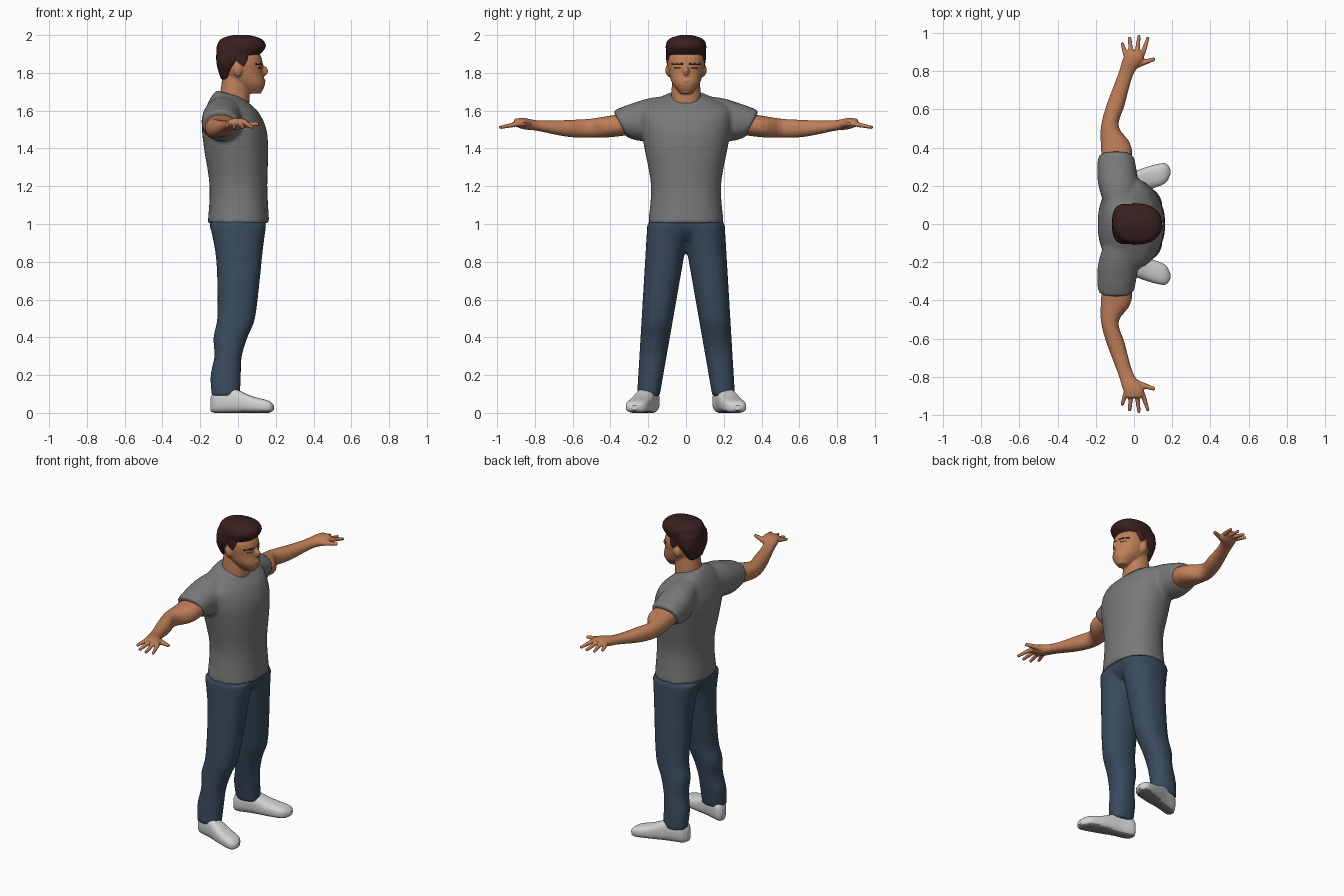
import bpy, bmesh, math
from mathutils import Matrix, Vector

default_cube = bpy.data.objects.get("Cube")
if default_cube:
    bpy.data.objects.remove(default_cube, do_unlink=True)


def material(name, red, green, blue):
    made = bpy.data.materials.new(name)
    made.use_nodes = True
    made.diffuse_color = (red, green, blue, 1)
    shader = next(n for n in made.node_tree.nodes if n.type == 'BSDF_PRINCIPLED')
    shader.inputs["Base Color"].default_value = (red, green, blue, 1)
    shader.inputs["Roughness"].default_value = 0.8
    return made


skin = material("skin", .52, .21, .1)
brown = material("dark brown hair", .042, .014, .014)
cotton = material("grey cotton", .19, .19, .19)
denim = material("blue denim", .04, .07, .11)
white = material("white shoe", .65, .65, .64)
rubber = material("grey sole", .22, .22, .22)
dark = material("dark eye", .03, .02, .02)


def smooth_keys(keys, steps=4):
    """Catmull-Rom interpolation between the key sections."""
    result = []
    last = len(keys) - 1
    for i in range(last):
        before, start, end, after = (Vector(keys[max(0, min(last, i + k))])
                                     for k in (-1, 0, 1, 2))
        leave, arrive = (end - before) / 2, (after - start) / 2
        for step in range(steps):
            t = step / steps
            blend = t * t * (3 - 2 * t)
            result.append(start.lerp(end, blend) + leave * t * (1 - t) ** 2
                          - arrive * t * t * (1 - t))
    return result + [Vector(keys[last])]


def loft(bm, axis, keys, power=2.2, side=1, warp=None, segments=32):
    """Skin oval sections (position, a_min, a_max, b_min, b_max) or (position, a_min, a_max, half)."""
    keys = [key if len(key) == 5 else (*key[:3], -key[3], key[3]) for key in keys]
    rings = []
    for t, a_min, a_max, b_min, b_max in smooth_keys(keys):
        ring = []
        for i in range(segments):
            angle = math.tau * i / segments
            c, s = math.cos(angle), math.sin(angle)
            c = math.copysign(abs(c) ** (2 / power), c)
            s = math.copysign(abs(s) ** (2 / power), s)
            a = (a_min + a_max + (a_max - a_min) * c) / 2
            b = (b_min + b_max + (b_max - b_min) * s) / 2
            x, y, z = {'x': (t, a, b), 'y': (a, t, b), 'z': (a, b, t)}[axis]
            if warp:
                x, y, z = warp(x, y, z)
            ring.append(bm.verts.new((x, y * side, z)))
        rings.append(ring)
    for ring, following in zip(rings, rings[1:]):
        for i in range(segments):
            bm.faces.new((ring[i - 1], ring[i], following[i], following[i - 1]))
    bm.faces.new(rings[0])
    bm.faces.new(rings[-1])


def blob(bm, centre, size):
    place = Matrix.Translation(centre) @ Matrix.Diagonal((*size, 1))
    bmesh.ops.create_uvsphere(bm, u_segments=16, v_segments=10, radius=1, matrix=place)


def rod(bm, start, end, thick, thin):
    start, end = Vector(start), Vector(end)
    along = end - start
    turn = along.to_track_quat('Z', 'Y').to_matrix().to_4x4()
    bmesh.ops.create_cone(bm, cap_ends=True, segments=12, radius1=thick, radius2=thin,
                          depth=along.length,
                          matrix=Matrix.Translation((start + end) / 2) @ turn)


def finish(name, bm, *materials, voxel=0, relax=2):
    """Make the object, fusing its pieces when a voxel size is given."""
    bmesh.ops.recalc_face_normals(bm, faces=bm.faces[:])
    mesh = bpy.data.meshes.new(name)
    bm.to_mesh(mesh)
    bm.free()
    for used in materials:
        mesh.materials.append(used)
    for polygon in mesh.polygons:
        polygon.use_smooth = len(polygon.vertices) == 4
    made = bpy.data.objects.new(name, mesh)
    bpy.context.scene.collection.objects.link(made)
    if voxel:
        fuse = made.modifiers.new("fuse", 'REMESH')
        fuse.mode = 'VOXEL'
        fuse.voxel_size = voxel
        fuse.use_smooth_shade = True
        made.modifiers.new("relax", 'SMOOTH').iterations = relax


sides = {"left": 1, "right": -1}


# Shirt: torso with a collar dipping in front, and slanted short sleeves
def dip_collar(x, y, z):
    return x, y, z - max(0, z - 1.6) * 3 * (x + .05)


def slant_cuff(x, y, z):
    amount = max(0, min(1, (y - .25) * 10))
    return x, y + amount * (z - 1.53) / 2, z


shirt = bmesh.new()
loft(shirt, 'z', [(1.005, -.16, .165, .2), (1.2, -.15, .155, .185), (1.4, -.18, .16, .22),
                  (1.52, -.19, .145, .24), (1.62, -.165, .09, .23), (1.69, -.115, .03, .09)],
     warp=dip_collar, segments=48)
for side in sides.values():
    loft(shirt, 'y', [(.08, -.15, 0, 1.5, 1.68), (.22, -.19, .02, 1.44, 1.66),
                      (.35, -.19, 0, 1.46, 1.6)], side=side, warp=slant_cuff)
finish("shirt", shirt, cotton, voxel=.012, relax=3)

# Jeans: hips and two legs that spread evenly towards the floor
jeans = bmesh.new()
loft(jeans, 'z', [(.92, -.1, .1, .1), (.97, -.145, .14, .19), (1.03, -.15, .15, .19)])
leg = [(.09, -.14, .01), (.2, -.145, .015), (.3, -.125, .02), (.4, -.13, .05),
       (.5, -.11, .09), (.7, -.11, .115), (.85, -.12, .13), (1, -.15, .15)]
for side in sides.values():
    loft(jeans, 'z', [(z, back, front, .155 - .175 * z, .265 - .06 * z)
                      for z, back, front in leg], side=side)
finish("jeans", jeans, denim, voxel=.012, relax=3)


# Shoes: toes turned out, with a grey underside
def turn_out(x, y, z):
    return x, y + .22 + .28 * x, z


profile = [(-.145, .02, .08), (-.12, .047, .125), (-.04, .05, .135),
           (.07, .06, .09), (.16, .054, .065), (.19, .015, .04)]
for label, side in sides.items():
    shoe = bmesh.new()
    loft(shoe, 'x', [(x, -half, half, max(0, .03 - half), top) for x, half, top in profile],
         power=2.7, side=side, warp=turn_out)
    bmesh.ops.recalc_face_normals(shoe, faces=shoe.faces[:])
    for face in shoe.faces:
        face.material_index = int(face.normal.z < -.75)
    finish(label + "_shoe", shoe, white, rubber)


# Arms: slightly sagging at the elbow, with fanned fingers and a thumb
def sag(x, y, z):
    return x, y, z + 1.53 - .025 * math.sin(math.pi * (y - .3) / .55)


for label, side in sides.items():
    arm = bmesh.new()
    loft(arm, 'y', [(.2, -.16, -.02, .06), (.4, -.173, -.012, .057), (.51, -.173, -.08, .05),
                    (.62, -.145, -.05, .045), (.78, -.085, -.005, .028),
                    (.86, -.06, .05, .03), (.91, -.04, .045, .018)], side=side, warp=sag)
    for i in range(4):
        base = Vector((.045 - .03 * i, side * .89, 1.53))
        reach = .1 - .01 * (i - 1) ** 2
        fan = Vector((.33 - .21 * i, side, -.2))
        rod(arm, base, base + fan * reach, .014, .009)
    rod(arm, (0, side * .83, 1.525), (.11, side * .865, 1.53), .02, .01)
    finish(label + "_arm", arm, skin, voxel=.006)

# Head: skull and jaw, neck, nose, lips and ears
head = bmesh.new()
loft(head, 'z', [(1.58, -.1, .03, .07), (1.64, -.1, .06, .08), (1.8, -.08, .05, .07)])
loft(head, 'z', [(1.69, .05, .12, .03), (1.74, -.03, .143, .07), (1.8, -.09, .132, .09),
                 (1.88, -.105, .125, .097), (1.97, -.06, .07, .06)])
blob(head, (.125, 0, 1.81), (.035, .018, .03))
blob(head, (.13, 0, 1.757), (.017, .028, .01))
for side in sides.values():
    blob(head, (0, side * .09, 1.815), (.024, .02, .036))
finish("head", head, skin, voxel=.006)

# Hair: swept top, back of the head and sideburns
hair = bmesh.new()
loft(hair, 'z', [(1.895, -.113, .115, .1), (1.94, -.113, .148, .108),
                 (1.98, -.09, .125, .09), (2, -.03, .06, .03)])
loft(hair, 'z', [(1.765, -.09, -.05, .055), (1.85, -.114, .01, .102),
                 (1.93, -.114, .07, .104)], power=2.7)
for side in sides.values():
    blob(hair, (.02, side * .088, 1.88), (.035, .015, .06))
finish("hair", hair, brown, voxel=.007)


# Brows and narrow eyes, following the curve of the face
def face_point(y, z, side):
    return .015 + .114 * math.sqrt(1 - (y / .1) ** 2), side * y, z


def face_line(name, used, side, radius, z, stops):
    line = bmesh.new()
    points = [face_point(y, z, side) for y in stops]
    for start, end in zip(points, points[1:]):
        rod(line, start, end, radius, radius)
    finish(name, line, used)


for label, side in sides.items():
    face_line(label + "_brow", brown, side, .006, 1.846, (.016, .045, .074))
    face_line(label + "_eye", dark, side, .004, 1.825, (.025, .043, .06))
